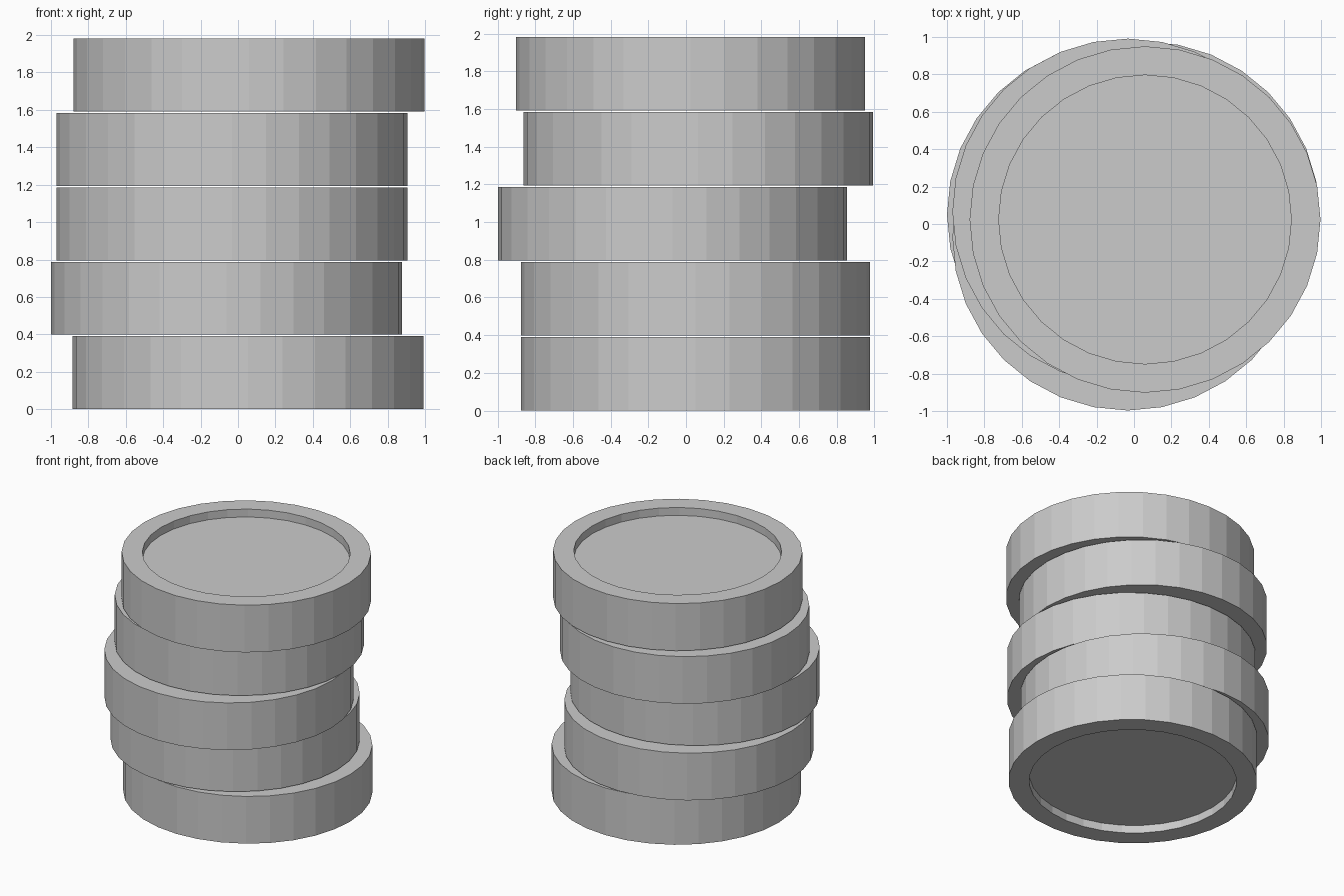
import bpy, bmesh, math

if "Cube" in bpy.data.objects:
    bpy.data.objects.remove(bpy.data.objects["Cube"])

SIDES = 32
RX, RY = 0.938, 0.926      # outer radii
INNER = 0.834              # rim opening as a fraction of the outer radius
HEIGHT, PITCH, DEPTH = 0.39, 0.398, 0.065


def make_disc(name, x, y, z):
    """Flat round disc with a raised rim on both faces."""
    bm = bmesh.new()
    profile = [(INNER, DEPTH), (INNER, 0), (1, 0), (1, HEIGHT),
               (INNER, HEIGHT), (INNER, HEIGHT - DEPTH)]
    rings = []
    for r, h in profile:
        rings.append([bm.verts.new((RX * r * math.cos(a), RY * r * math.sin(a), h))
                      for a in (2 * math.pi * i / SIDES for i in range(SIDES))])
    for low, high in zip(rings, rings[1:]):
        for i in range(SIDES):
            j = (i + 1) % SIDES
            bm.faces.new((low[i], low[j], high[j], high[i]))
    # recessed floors
    bm.faces.new(rings[0][::-1])
    bm.faces.new(rings[-1])
    bmesh.ops.recalc_face_normals(bm, faces=bm.faces)
    mesh = bpy.data.meshes.new(name)
    bm.to_mesh(mesh)
    bm.free()
    obj = bpy.data.objects.new(name, mesh)
    obj.location = (x, y, z)
    bpy.context.collection.objects.link(obj)


# Untidy stack, bottom to top
offsets = [(0.054, 0.05), (-0.062, 0.05), (-0.033, -0.071),
           (-0.033, 0.065), (0.059, 0.024)]
for n, (x, y) in enumerate(offsets):
    make_disc(f"coin_{n + 1}", x, y, n * PITCH)
